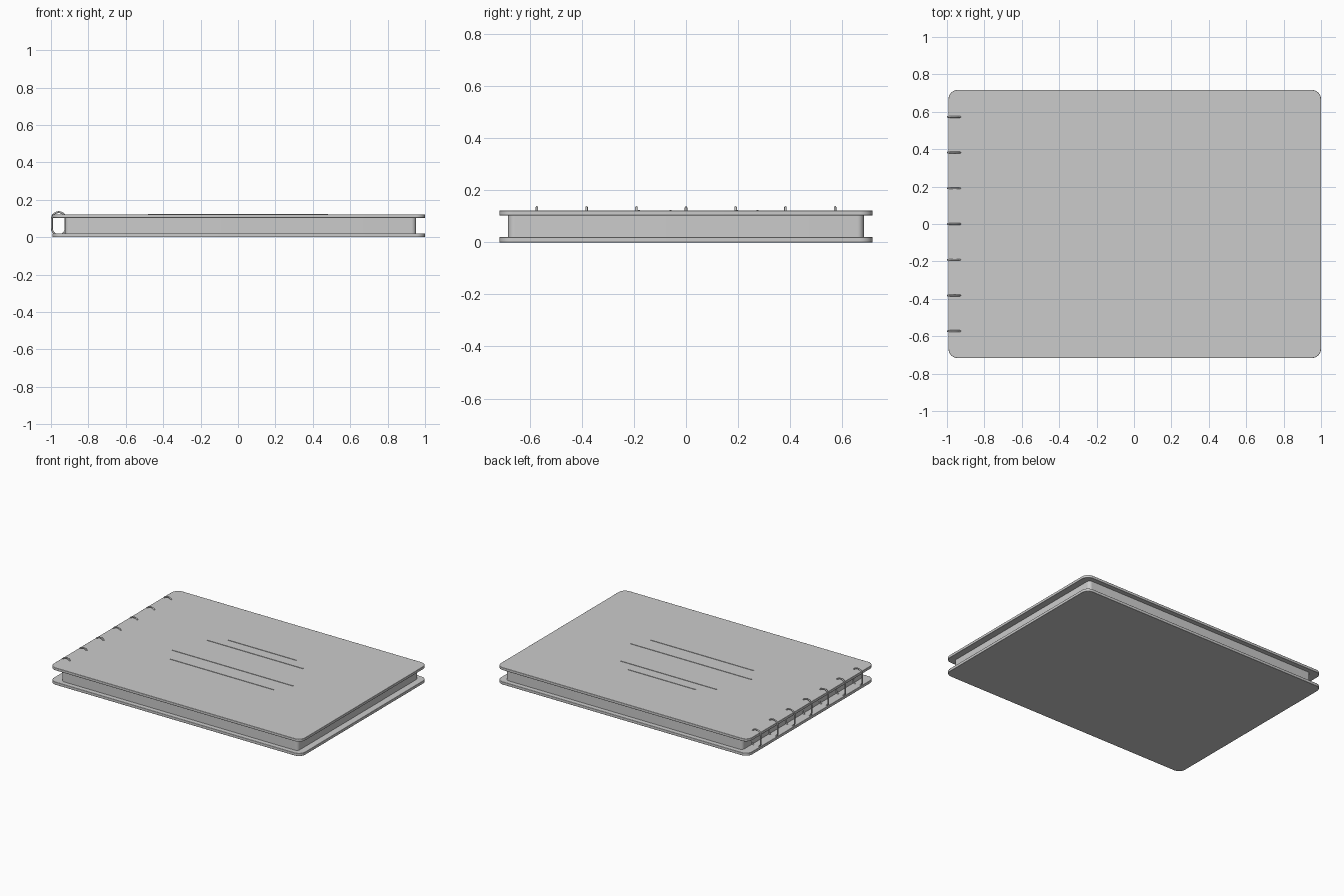
import bpy, bmesh, math

if "Cube" in bpy.data.objects:
    bpy.data.objects.remove(bpy.data.objects["Cube"])


def finish(obj):
    bpy.ops.object.select_all(action='DESELECT')
    obj.select_set(True)
    bpy.context.view_layer.objects.active = obj
    bpy.ops.object.shade_smooth_by_angle(angle=math.radians(35))


def corner_points(x0, x1, y0, y1, r, n=8):
    """Outline of a rectangle with rounded corners."""
    pts = []
    corners = [(x1 - r, y1 - r), (x0 + r, y1 - r), (x0 + r, y0 + r), (x1 - r, y0 + r)]
    for i, (cx, cy) in enumerate(corners):
        for k in range(n + 1):
            a = math.pi / 2 * (i + k / n)
            pts.append((cx + r * math.cos(a), cy + r * math.sin(a)))
    return pts


def rounded_slab(name, x0, x1, y0, y1, z0, z1, r, edge=0.0):
    bm = bmesh.new()
    verts = [bm.verts.new((x, y, z0)) for x, y in corner_points(x0, x1, y0, y1, r)]
    face = bm.faces.new(verts)
    new = bmesh.ops.extrude_face_region(bm, geom=[face])['geom']
    bmesh.ops.translate(bm, vec=(0, 0, z1 - z0),
                        verts=[v for v in new if isinstance(v, bmesh.types.BMVert)])
    bmesh.ops.recalc_face_normals(bm, faces=bm.faces)
    mesh = bpy.data.meshes.new(name)
    bm.to_mesh(mesh)
    bm.free()
    obj = bpy.data.objects.new(name, mesh)
    bpy.context.collection.objects.link(obj)
    if edge:
        bev = obj.modifiers.new("soft_edge", 'BEVEL')
        bev.width, bev.segments, bev.limit_method = edge, 2, 'ANGLE'
        bev.angle_limit = math.radians(50)
    finish(obj)
    return obj


# Covers and the inset block of pages
rounded_slab("back_cover", -0.992, 1.0, -0.717, 0.717, 0.0, 0.02, 0.05, 0.002)
rounded_slab("page_block", -0.925, 0.952, -0.683, 0.683, 0.02, 0.103, 0.025)
rounded_slab("front_cover", -0.992, 1.0, -0.717, 0.717, 0.103, 0.122, 0.05, 0.002)

# Thin raised rules on the front cover: (y, half length)
for i, (y, half) in enumerate([(0.275, 0.27), (0.195, 0.38), (-0.06, 0.48), (-0.18, 0.41)]):
    rounded_slab(f"cover_rule_{i + 1}", -half, half, y - 0.004, y + 0.004, 0.121, 0.125, 0.0015)

# Binding rings: round wire bent into upright closed loops
TUBE, N = 0.005, 8
path = corner_points(-1.0 + TUBE, -0.917 - TUBE, 0.006 + TUBE, 0.139 - TUBE, 0.0364, 10)
for i in range(7):
    y = (i - 3) * 0.191
    bm = bmesh.new()
    loops = []
    for k, (x, z) in enumerate(path):
        a = math.pi / 2 * (k // 11 + (k % 11) / 10)
        loop = []
        for s in range(N):
            t = 2 * math.pi * s / N
            d = TUBE * math.cos(t)
            loop.append(bm.verts.new((x + d * math.cos(a), y + TUBE * math.sin(t),
                                      z + d * math.sin(a))))
        loops.append(loop)
    for k, loop in enumerate(loops):
        nxt = loops[(k + 1) % len(loops)]
        for s in range(N):
            bm.faces.new((loop[s], loop[(s + 1) % N], nxt[(s + 1) % N], nxt[s]))
    bmesh.ops.recalc_face_normals(bm, faces=bm.faces)
    mesh = bpy.data.meshes.new("binding_ring")
    bm.to_mesh(mesh)
    bm.free()
    ring = bpy.data.objects.new(f"binding_ring_{i + 1}", mesh)
    bpy.context.collection.objects.link(ring)
    bpy.ops.object.select_all(action='DESELECT')
    ring.select_set(True)
    bpy.context.view_layer.objects.active = ring
    bpy.ops.object.shade_smooth_by_angle(angle=math.radians(60))
